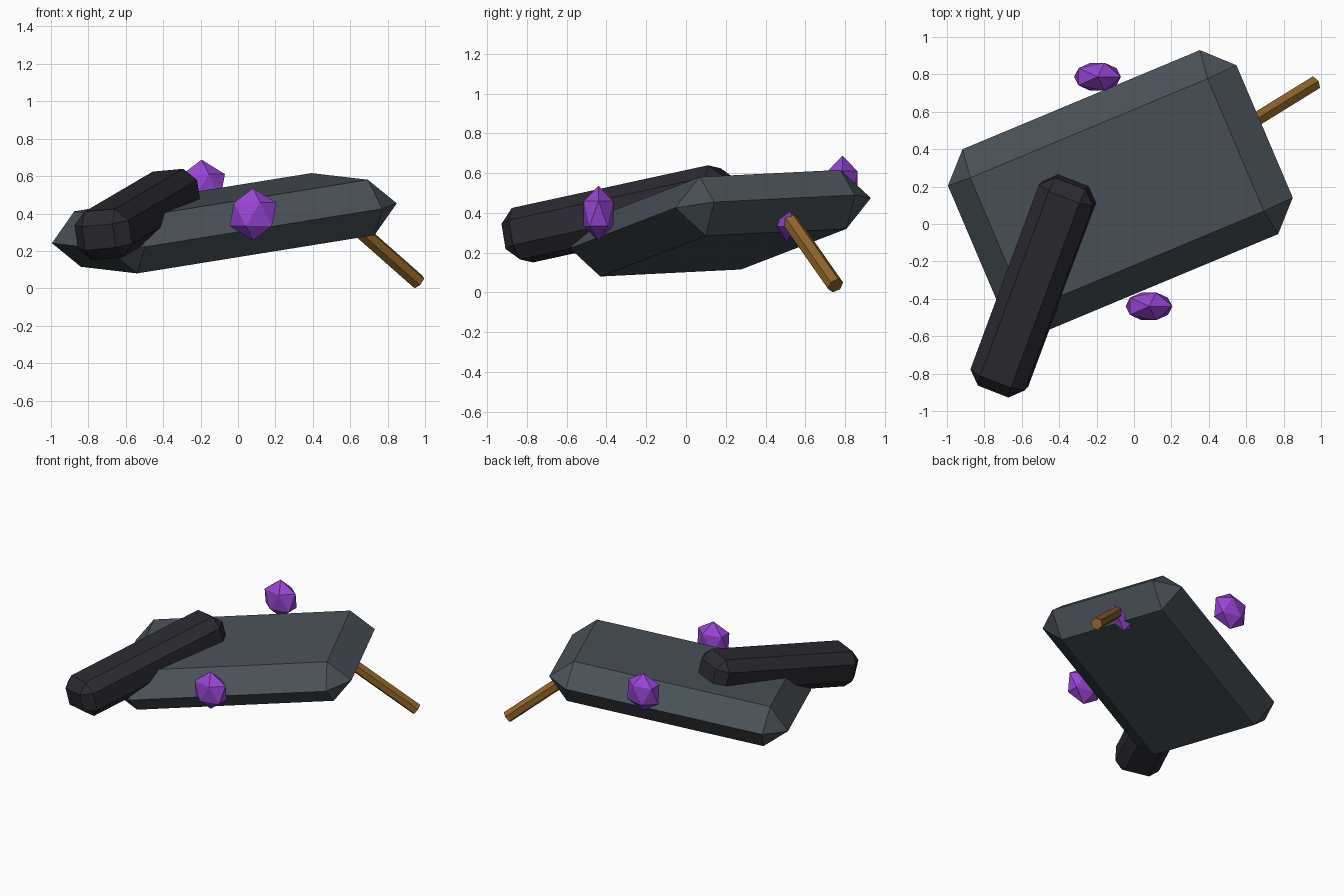
import bpy, bmesh
from mathutils import Matrix, Vector

if "Cube" in bpy.data.objects:
    bpy.data.objects.remove(bpy.data.objects["Cube"], do_unlink=True)


def material(name, r, g, b):
    mat = bpy.data.materials.new(name)
    mat.use_nodes = True
    mat.diffuse_color = (r, g, b, 1)
    mat.node_tree.nodes["Principled BSDF"].inputs["Base Color"].default_value = (r, g, b, 1)
    return mat


stone_grey = material("stone grey", 0.068, 0.083, 0.096)
charcoal = material("charcoal", 0.024, 0.023, 0.031)
wood_brown = material("wood brown", 0.27, 0.13, 0.023)
crystal_purple = material("crystal purple", 0.31, 0.06, 0.66)


def frame(center, side, along):
    """Placement matrix whose y axis is 'along' and whose x axis lies near 'side'."""
    y = Vector(along).normalized()
    x = Vector(side)
    x = (x - y * x.dot(y)).normalized()
    rot = Matrix((x, y, x.cross(y))).transposed().to_4x4()
    return Matrix.Translation(center) @ rot


def finish(name, bm, mat, matrix):
    bmesh.ops.recalc_face_normals(bm, faces=bm.faces[:])
    mesh = bpy.data.meshes.new(name)
    bm.to_mesh(mesh)
    bm.free()
    mesh.materials.append(mat)
    obj = bpy.data.objects.new(name, mesh)
    obj.matrix_world = matrix
    bpy.context.scene.collection.objects.link(obj)
    return obj


def chamfered_block(name, size, chamfer, mat, matrix):
    bm = bmesh.new()
    bmesh.ops.create_cube(bm, size=1, matrix=Matrix.Diagonal((*size, 1)))
    bmesh.ops.bevel(bm, geom=bm.edges[:], offset=chamfer, offset_type='OFFSET',
                    segments=1, affect='EDGES', profile=0.5, clamp_overlap=False)
    # Opposite chamfers that meet share one ridge
    bmesh.ops.remove_doubles(bm, verts=bm.verts[:], dist=0.002)
    bmesh.ops.dissolve_degenerate(bm, edges=bm.edges[:], dist=0.001)
    return finish(name, bm, mat, matrix)


# Broad stone slab, its chamfers meeting in a ridge around the middle
chamfered_block("stone_slab", (1.69, 1.07, 0.30), 0.15, stone_grey,
                frame((-0.073, 0.173, 0.348), (0.913, 0.381, 0.147), (-0.391, 0.919, 0.046)))

# Dark bar resting across the slab
chamfered_block("dark_bar", (0.312, 1.21, 0.265), 0.068, charcoal,
                frame((-0.537, -0.33, 0.395), (0.937, -0.348, 0.09), (0.341, 0.919, 0.20)))

# Six-sided wooden rod running out of the slab to the ground
rod_end = Vector((0.965, 0.752, 0.034))
rod_dir = Vector((0.68, 0.42, -0.60)).normalized()
rod_length = 0.8
bm = bmesh.new()
bmesh.ops.create_cone(bm, cap_ends=True, segments=6, radius1=0.042, radius2=0.042,
                      depth=rod_length)
finish("wooden_rod", bm, wood_brown,
       Matrix.Translation(rod_end - rod_dir * rod_length / 2)
       @ rod_dir.to_track_quat('Z', 'Y').to_matrix().to_4x4())

# Flattened faceted crystals, one almost buried in the slab
crystals = {
    "front_crystal": (0.08, -0.44, 0.396),
    "back_crystal": (-0.195, 0.787, 0.548),
    "buried_crystal": (0.515, 0.505, 0.395),
}
for name, place in crystals.items():
    bm = bmesh.new()
    bmesh.ops.create_icosphere(bm, subdivisions=1, radius=0.14,
                               matrix=Matrix.Diagonal((1, 0.625, 1, 1)))
    finish(name, bm, crystal_purple, Matrix.Translation(place))
